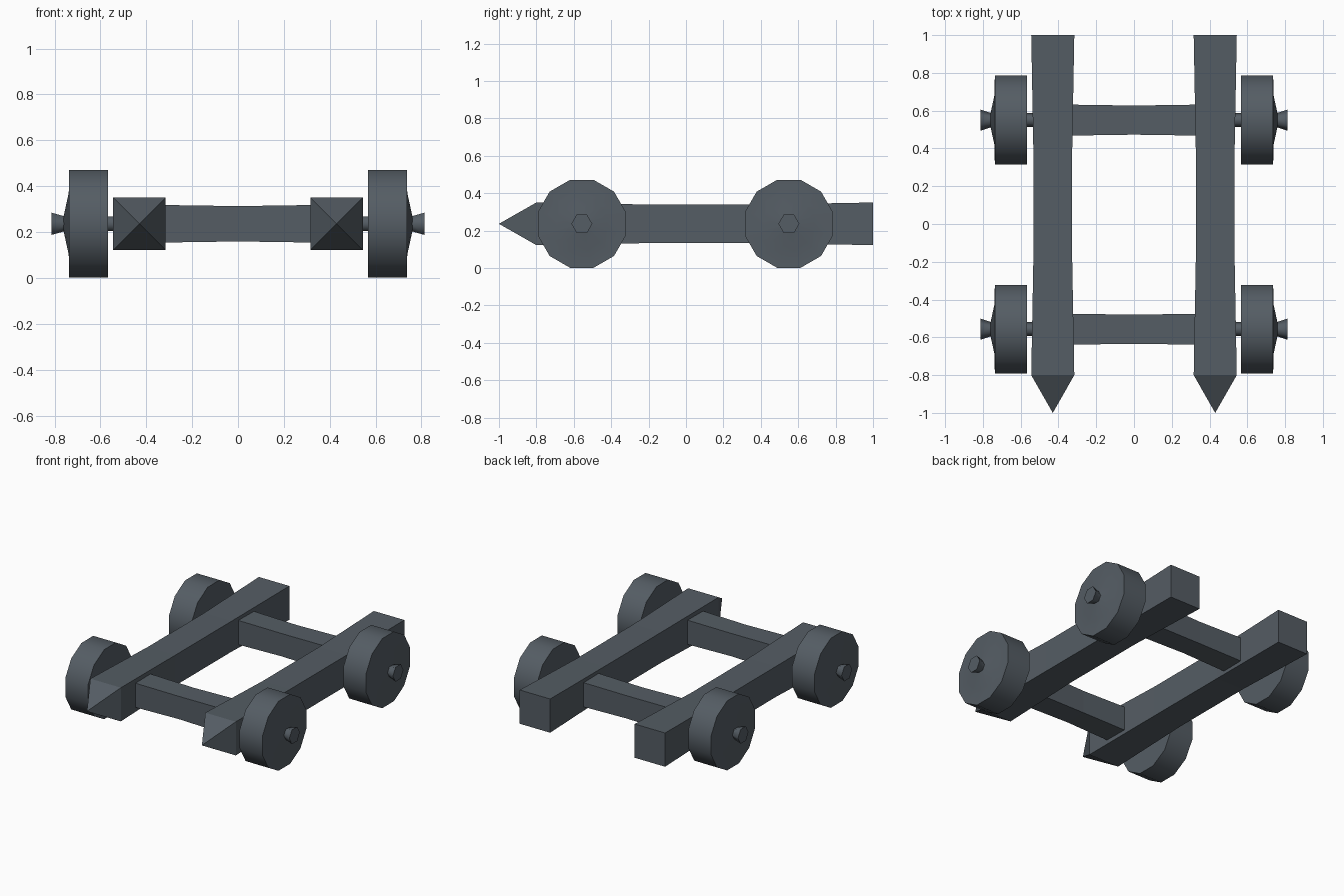
import bpy, bmesh, math
from mathutils import Vector

cube = bpy.data.objects.get("Cube")
if cube:
    bpy.data.objects.remove(cube, do_unlink=True)

# One slate grey colour for everything
slate = bpy.data.materials.new("slate_grey")
slate.use_nodes = True
slate.diffuse_color = (0.09, 0.109, 0.128, 1)
slate.node_tree.nodes["Principled BSDF"].inputs["Base Color"].default_value = slate.diffuse_color

AXLE_Z = 0.236
BEAM_X = 0.43


def loft(name, axis, centre, stations, sides, phase, smooth=0):
    """Skin polygon rings along x or y; stations are (position, circumradius)."""
    bm = bmesh.new()
    rings = []
    for pos, radius in stations:
        ring = []
        for i in range(sides if radius else 1):
            a = phase + math.tau * i / sides
            u, v = radius * math.cos(a), radius * math.sin(a)
            offset = Vector((pos, u, v)) if axis == "x" else Vector((u, pos, v))
            ring.append(bm.verts.new(Vector(centre) + offset))
        rings.append(ring)
    for a, b in zip(rings, rings[1:]):
        for i in range(sides):
            j = (i + 1) % sides
            if len(a) == 1:
                bm.faces.new((a[0], b[i], b[j]))
            else:
                bm.faces.new((a[i], a[j], b[j], b[i]))
    for ring in (rings[0], rings[-1]):
        if len(ring) > 1:
            bm.faces.new(ring)
    bmesh.ops.recalc_face_normals(bm, faces=bm.faces)
    mesh = bpy.data.meshes.new(name)
    bm.to_mesh(mesh)
    bm.free()
    mesh.materials.append(slate)
    obj = bpy.data.objects.new(name, mesh)
    bpy.context.collection.objects.link(obj)
    if smooth:
        bpy.ops.object.select_all(action="DESELECT")
        obj.select_set(True)
        bpy.context.view_layer.objects.active = obj
        bpy.ops.object.shade_smooth_by_angle(angle=math.radians(smooth))
    return obj


# Square sections: corner radius from half width
K = math.sqrt(2)
QUARTER = math.pi / 4

for side, s in (("left", 1), ("right", -1)):
    # Long beam with a pointed front end and slightly waisted middle
    loft(f"{side}_beam", "y", (s * BEAM_X, 0, AXLE_Z),
         [(-1, 0), (-0.8, 0.114 * K), (-0.2, 0.103 * K), (0.4, 0.103 * K), (1, 0.114 * K)],
         4, QUARTER)

for end, y in (("front", -0.557), ("rear", 0.55)):
    # Cross bar joining the beams
    loft(f"{end}_cross_bar", "x", (0, y, AXLE_Z),
         [(-0.34, 0.082 * K), (0, 0.077 * K), (0.34, 0.082 * K)], 4, QUARTER)
    for side, s in (("left", 1), ("right", -1)):
        centre = (0, y, AXLE_Z)
        # Twelve-sided wheel with a shallow dome on its outer face
        rim = 0.235 / math.cos(math.pi / 12)
        loft(f"{end}_{side}_wheel", "x", centre,
             [(s * 0.567, rim), (s * 0.737, rim), (s * 0.738, 0.14), (s * 0.76, 0.035)],
             12, math.pi / 12, smooth=35)
        # Hexagonal axle flaring into a peg outside the wheel
        loft(f"{end}_{side}_axle", "x", centre,
             [(s * 0.5, 0.037), (s * 0.755, 0.037), (s * 0.813, 0.056)], 6, 0, smooth=65)
